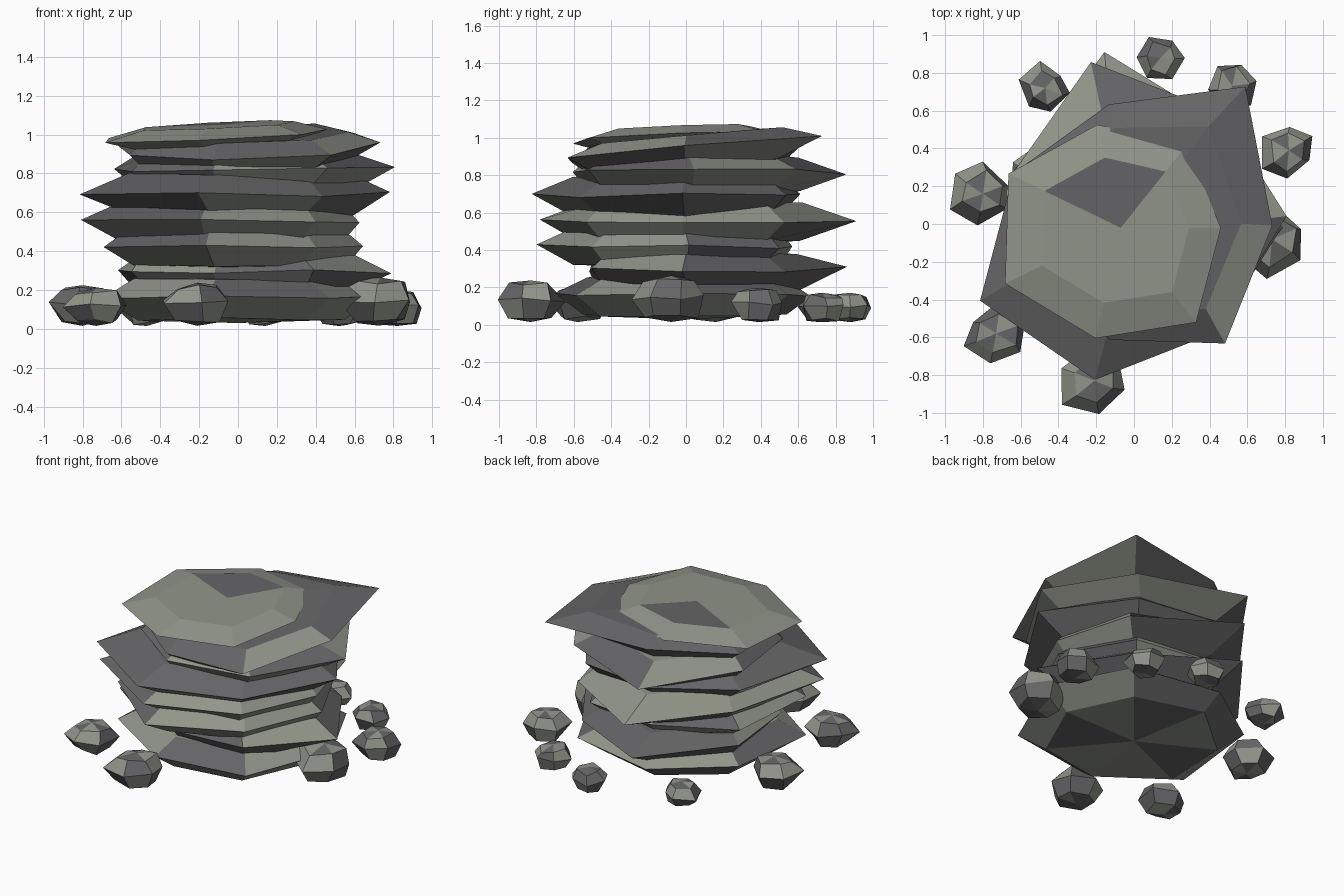
import bpy, bmesh, random
from math import cos, sin, pi, radians

if "Cube" in bpy.data.objects:
    bpy.data.objects.remove(bpy.data.objects["Cube"])

random.seed(4)


def material(name, rgb):
    m = bpy.data.materials.new(name)
    m.diffuse_color = (*rgb, 1)
    m.use_nodes = True
    m.node_tree.nodes["Principled BSDF"].inputs["Base Color"].default_value = m.diffuse_color
    return m


GREEN = material("mossy_stone", (0.28, 0.30, 0.25))
GREY = material("dark_stone", (0.13, 0.13, 0.135))


def stone(name, centre, radii, zs, ring=lambda r: 0.4 * r + 0.27, tilt=(0, 0), phase=0,
          mats=(GREEN, GREY), patches=(), mix=0.0, jitter=0.0, dome=0.02):
    """Faceted stone: two poles and three rings whose outline follows radii."""
    n = len(radii)
    cx, cy = centre
    bm = bmesh.new()

    def vert(r, a, z):
        x, y = r * cos(a), r * sin(a)
        return bm.verts.new((cx + x, cy + y, z + tilt[0] * x + tilt[1] * y))

    def wobble():
        return random.uniform(-jitter, jitter)

    rings = []
    for k, z in enumerate(zs):
        rings.append([vert((r if k == 1 else ring(r)) * (1 + wobble()),
                           radians(phase) + 2 * pi * i / n + wobble(), z + wobble() * r * 0.6)
                      for i, r in enumerate(radii)])
    low, high = vert(0, 0, zs[0] - dome), vert(0, 0, zs[2] + dome)
    for i in range(n):
        j = (i + 1) % n
        faces = [bm.faces.new((low, rings[0][j], rings[0][i]))]
        faces += [bm.faces.new((a[i], a[j], b[j], b[i])) for a, b in zip(rings, rings[1:])]
        for f in faces:
            f.material_index = int(random.random() < mix)
        f = bm.faces.new((rings[2][i], rings[2][j], high))
        f.material_index = int(i in patches)
    bmesh.ops.recalc_face_normals(bm, faces=bm.faces)
    me = bpy.data.meshes.new(name)
    bm.to_mesh(me)
    bm.free()
    for m in mats:
        me.materials.append(m)
    ob = bpy.data.objects.new(name, me)
    bpy.context.collection.objects.link(ob)
    return ob


# Stacked, overlapping slabs, bottom to top: outline radii, (low, middle, high), tilt, phase, main material
slabs = [
    ([.72, .70, .68, .72, .76, .70, .74], (.05, .16, .26), (0, 0), 0, GREEN),
    ([.81, .68, .88, .70, .62, .54, .64], (.19, .295, .39), (0, 0), 0, GREY),
    ([.65, .64, .60, .68, .78, .84, .66], (.32, .42, .52), (0, 0), 0, GREEN),
    ([.63, .70, .90, .68, .92, .79, .68], (.44, .55, .65), (0, 0), -2, GREEN),
    ([.80, .68, .62, .68, .90, .85, .72], (.58, .69, .79), (0, 0), 0, GREY),
    ([.83, .74, .87, .68, .64, .62, .68], (.71, .82, .90), (0, 0), 2, GREEN),
    ([.74, .93, .66, .66, .64, .62, .81], (.83, .925, 1.0), (.03, .07), 0, GREY),
]
for i, (radii, zs, tilt, phase, main) in enumerate(slabs):
    stone(f"slab_{i + 1}", (0, 0), radii, zs, tilt=tilt, phase=phase, mix=0.3, jitter=0.03,
          mats=(GREEN, GREY) if main == GREEN else (GREY, GREEN))

# Small tilted cap slab with two darker facets
stone("cap_slab", (-.07, -.02), [.53, .56, .56, .66, .68, .60, .64], (.94, 1.0, 1.05),
      ring=lambda r: 0.68 * r, tilt=(.05, .04), patches=(1, 2), dome=0.0)

# Loose rocks around the foot: x, y, radius
rocks = [(-.47, .72, .13), (.14, .88, .13), (.52, .73, .13), (.82, .39, .15), (.73, -.08, .2),
         (-.21, -.83, .18), (-.73, -.58, .16), (-.80, .16, .17)]
for i, (x, y, r) in enumerate(rocks):
    h = r * 0.68
    radii = [r * random.uniform(.86, 1.06) for _ in range(6)]
    stone(f"rock_{i + 1}", (x, y), radii, (.012 + h * .22, .01 + h, h * 1.75),
          ring=lambda q: 0.7 * q, phase=random.uniform(0, 60), mix=0.5, jitter=0.14,
          patches=random.sample(range(6), 3), dome=r * 0.13)
